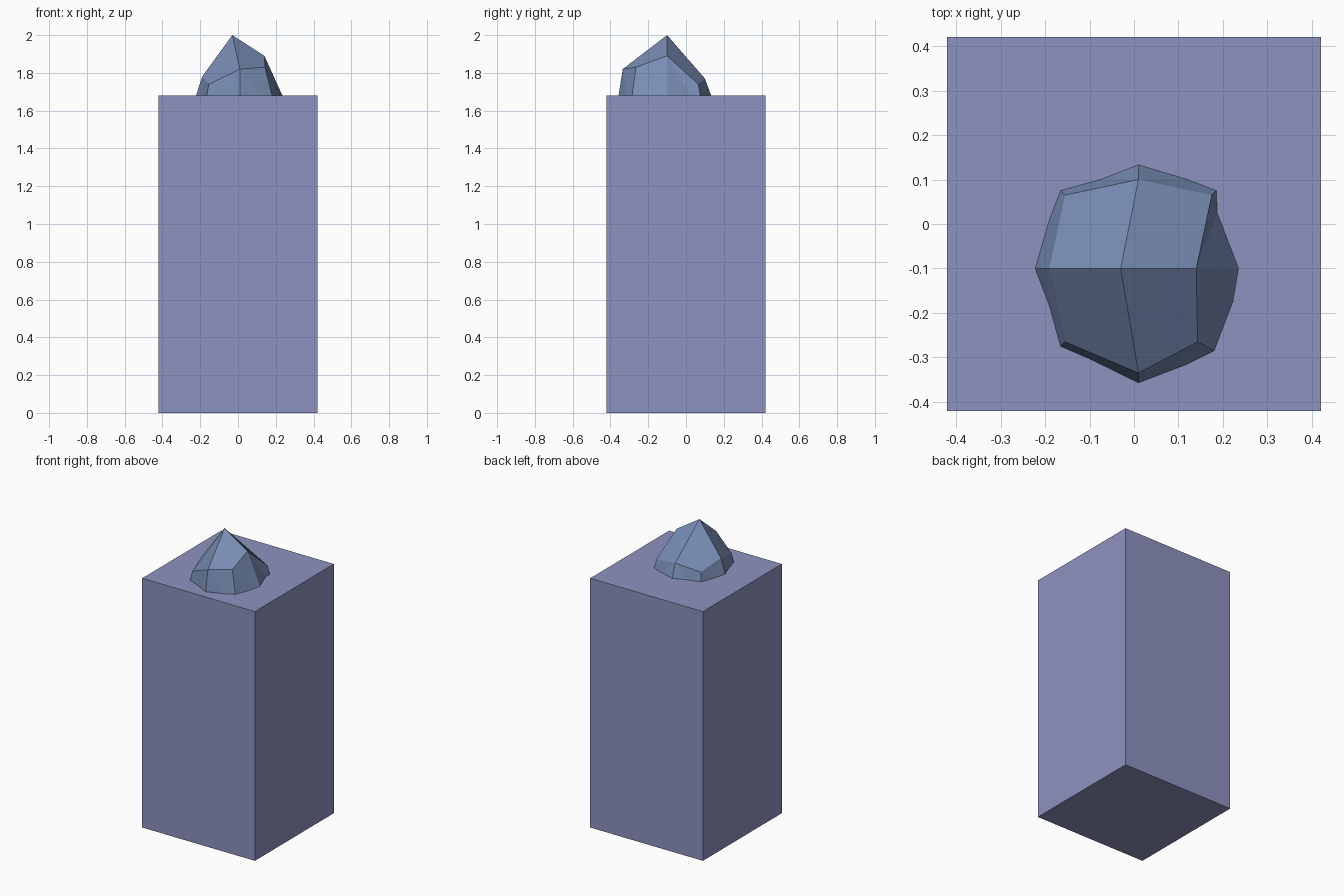
import bpy, bmesh

if "Cube" in bpy.data.objects:
    bpy.data.objects.remove(bpy.data.objects["Cube"])


def material(name, colour):
    m = bpy.data.materials.new(name)
    m.diffuse_color = (*colour, 1)
    m.use_nodes = True
    m.node_tree.nodes["Principled BSDF"].inputs["Base Color"].default_value = m.diffuse_color
    return m


def add_object(name, bm, mat):
    bmesh.ops.recalc_face_normals(bm, faces=bm.faces)
    mesh = bpy.data.meshes.new(name)
    bm.to_mesh(mesh)
    bm.free()
    mesh.materials.append(mat)
    ob = bpy.data.objects.new(name, mesh)
    bpy.context.collection.objects.link(ob)
    return ob


TOP = 1.68

# Square pedestal block
bm = bmesh.new()
bmesh.ops.create_cube(bm, size=1)
bmesh.ops.scale(bm, vec=(0.84, 0.84, TOP), verts=bm.verts)
bmesh.ops.translate(bm, vec=(0, 0, TOP / 2), verts=bm.verts)
add_object("pedestal", bm, material("pedestal_violet", (0.27, 0.29, 0.52)))

# Faceted rock: peak, shoulder ring (east, then counter-clockwise), outline at the pedestal top
peak = (-0.03, -0.10, 2.0)
shoulder = [(0.14, -0.10, 1.89), (0.175, 0.065, 1.74), (0.01, 0.10, 1.77), (-0.155, 0.065, 1.74),
            (-0.19, -0.10, 1.78), (-0.155, -0.265, 1.74), (0.01, -0.335, 1.82), (0.143, -0.265, 1.83)]
outline = [(0.235, -0.10), (0.187, 0.025), (0.185, 0.075), (0.12, 0.10),
           (0.01, 0.133), (-0.075, 0.10), (-0.165, 0.075), (-0.19, 0.01),
           (-0.222, -0.10), (-0.19, -0.185), (-0.165, -0.275), (-0.10, -0.303),
           (0.01, -0.357), (0.12, -0.315), (0.18, -0.285), (0.222, -0.175)]

bm = bmesh.new()
tip = bm.verts.new(peak)
ring = [bm.verts.new(p) for p in shoulder]
base = [bm.verts.new((x, y, TOP)) for x, y in outline]
sunk = [bm.verts.new((x, y, TOP - 0.08)) for x, y in outline]

# Four large facets around the peak
for i in range(0, 8, 2):
    bm.faces.new((tip, ring[i], ring[i + 1], ring[(i + 2) % 8]))

# Side facets, each folded along a diagonal from its higher shoulder point
for i in range(8):
    a, b = ring[i], ring[(i + 1) % 8]
    p, q, r = base[2 * i], base[2 * i + 1], base[(2 * i + 2) % 16]
    if i % 2 == 0:
        bm.faces.new((a, p, q))
        bm.faces.new((a, q, r, b))
    else:
        bm.faces.new((a, p, q, b))
        bm.faces.new((b, q, r))

# Part sunk into the pedestal
for i in range(16):
    j = (i + 1) % 16
    bm.faces.new((base[i], sunk[i], sunk[j], base[j]))
bm.faces.new(sunk)
add_object("rock", bm, material("rock_blue", (0.19, 0.27, 0.46)))
